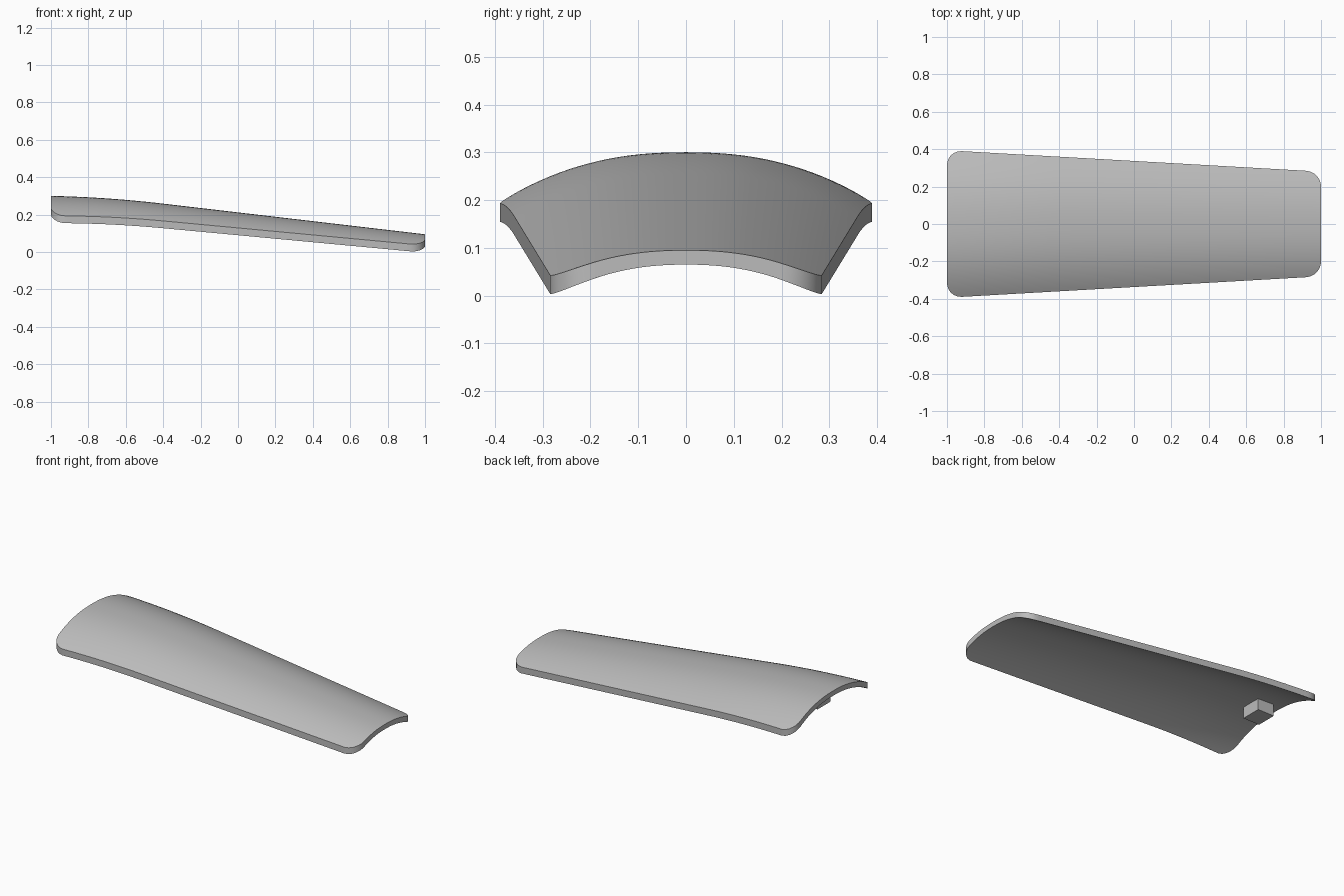
import bpy, bmesh, math

cube = bpy.data.objects.get("Cube")
if cube:
    bpy.data.objects.remove(cube)

# One plain grey clay colour
clay = bpy.data.materials.new("grey_clay")
clay.use_nodes = True
clay.diffuse_color = (0.5, 0.5, 0.5, 1)
clay.node_tree.nodes["Principled BSDF"].inputs["Base Color"].default_value = (0.5, 0.5, 0.5, 1)

CORNER = 0.08


def side(x):
    """Half width of the tapering plan before the corners are rounded."""
    return 0.337 - 0.057 * x


def rounded_side(x):
    inset = min(CORNER, max(0.0, 1 - abs(x)))
    return side(x) - CORNER + math.sqrt(CORNER ** 2 - (CORNER - inset) ** 2)


def crest(x):
    """Ridge line: a straight slope that levels off at the wide end."""
    return 0.095 + 0.117 * (1 - x) - 0.08 * max(0.0, -0.4 - x) ** 2


def add_object(name, bm):
    bmesh.ops.recalc_face_normals(bm, faces=bm.faces)
    mesh = bpy.data.meshes.new(name)
    bm.to_mesh(mesh)
    bm.free()
    mesh.materials.append(clay)
    obj = bpy.data.objects.new(name, mesh)
    bpy.context.collection.objects.link(obj)
    return obj


# Arched tile shell: a shaped sheet, then a thickness extruded downwards
bm = bmesh.new()
bmesh.ops.create_grid(bm, x_segments=48, y_segments=40, size=1)
for v in bm.verts:
    x = math.sin(v.co.x * math.pi / 2)
    y = v.co.y * rounded_side(x)
    rise = 0.083 - 0.0235 * x
    v.co = (x, y, crest(x) - rise * (abs(y) / side(x)) ** 2.3)
under = bmesh.ops.extrude_face_region(bm, geom=bm.faces[:], use_keep_orig=True)
for v in under["geom"]:
    if isinstance(v, bmesh.types.BMVert):
        v.co.z -= 0.03 + 0.009 * (v.co.y / side(v.co.x)) ** 2
shell = add_object("tile_shell", bm)

bpy.ops.object.select_all(action="DESELECT")
shell.select_set(True)
bpy.context.view_layer.objects.active = shell
bpy.ops.object.shade_smooth_by_angle(angle=math.radians(35))

# Hanging lug under the wide end
bm = bmesh.new()
bmesh.ops.create_cube(bm, size=1)
for v in bm.verts:
    v.co = (-0.885 + v.co.x * 0.11, v.co.y * 0.125, 0.235 + v.co.z * 0.08)
add_object("hanging_lug", bm)
